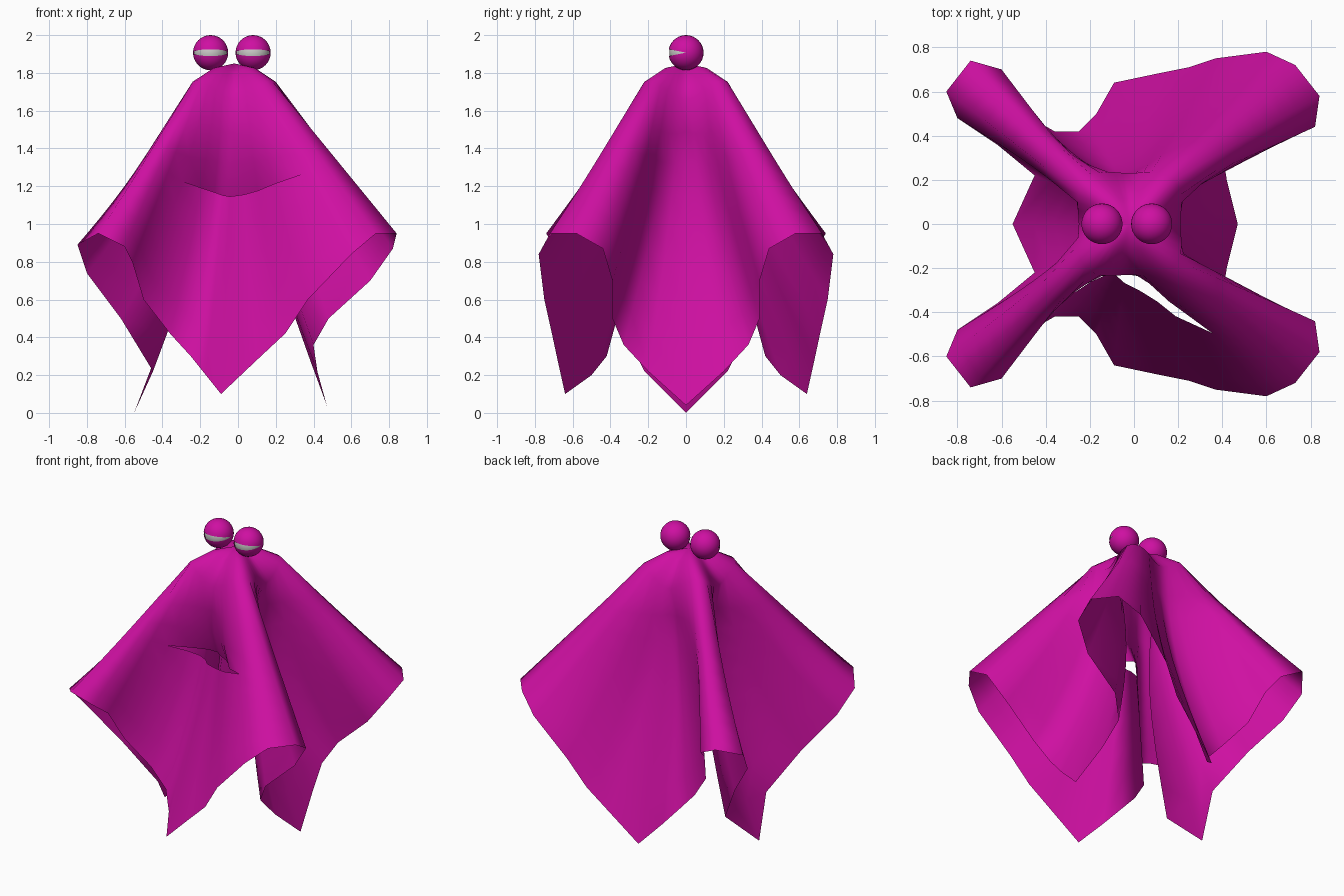
import bpy, bmesh, math
from math import sin, cos, pi, radians
from mathutils import Vector, Matrix

cube = bpy.data.objects.get("Cube")
if cube:
    bpy.data.objects.remove(cube, do_unlink=True)


def make_material(name, colour):
    mat = bpy.data.materials.new(name)
    mat.use_nodes = True
    mat.diffuse_color = colour
    mat.node_tree.nodes["Principled BSDF"].inputs["Base Color"].default_value = colour
    return mat


magenta = make_material("magenta cloth", (0.62, 0.005, 0.36, 1))
pale = make_material("pale eye", (0.6, 0.6, 0.58, 1))


def make_object(name, bm, mat):
    mesh = bpy.data.meshes.new(name)
    bm.to_mesh(mesh)
    bm.free()
    obj = bpy.data.objects.new(name, mesh)
    bpy.context.collection.objects.link(obj)
    mesh.materials.append(mat)
    mesh.shade_smooth()
    return obj


def mirror_y(points):
    return [(x, -y, z) for x, y, z in points]


# Hem of the cloth: front corner, around a fold, to the side corner
hem_left = [(-.09, -.64, .1), (.1, -.68, .28), (.25, -.71, .42), (.37, -.75, .6),
            (.6, -.78, .84), (.73, -.72, .95), (.84, -.58, .95), (.82, -.44, .87),
            (.7, -.39, .7), (.48, -.39, .5), (.4, -.33, .36), (.42, -.2, .22),
            (.47, 0, .04)]
hem_right = [(-.09, -.64, .1), (-.17, -.5, .2), (-.25, -.42, .3), (-.36, -.42, .42),
             (-.5, -.5, .6), (-.56, -.6, .8), (-.6, -.7, .88), (-.74, -.74, .95),
             (-.85, -.6, .89), (-.8, -.48, .74), (-.62, -.36, .5), (-.45, -.22, .22),
             (-.55, 0, 0)]
quarters = [hem_left, mirror_y(hem_left[::-1]), mirror_y(hem_right), hem_right[::-1]]
hem = [Vector(p) for quarter in quarters for p in quarter[:-1]]
count = len(hem)

steps = [0, .1, .2, .31, .42, .55, .7, .85, 1]
lip_ring = 3
mouth_half = 4
centre = Vector((-.02, 0, 0))


def front_offset(col):
    return min(col, count - col)


def cloth_point(col, s, upper=False):
    """Point on one strand from the shoulder (s=0) to the hem (s=1)."""
    angle = 2 * pi * col / count - pi / 2
    ridge = sin(2 * angle) ** 2
    out = Vector((cos(angle), sin(angle), 0))
    top = centre + out * (.23 + .05 * ridge) + Vector((0, 0, 1.66 + .1 * ridge))
    end = hem[col]
    t = s ** (1 - .5 * end.z / .95)
    pull = (.1 + .05 * cos(angle) ** 2) * (1 - ridge) * sin(pi * s ** .7)
    point = top.lerp(end, t) - out * pull
    # Upper lip of the mouth curls inward
    k = front_offset(col)
    if upper and k < mouth_half:
        point.y += .14 * cos(k / mouth_half * pi / 2) * (s / steps[lip_ring]) ** 3
    return point


# Draped cloth with a mouth slit across the front valley
bm = bmesh.new()
apex = bm.verts.new((-.02, 0, 1.85))
dome = []
for col in range(count):
    rim = cloth_point(col, 0)
    dome.append(bm.verts.new((centre.x + (rim.x - centre.x) * .5, rim.y * .5,
                              1.85 - (1.85 - rim.z) * .25)))
rings = [dome]
lower_lip = []
for i, s in enumerate(steps):
    ring = [bm.verts.new(cloth_point(c, s, i <= lip_ring)) for c in range(count)]
    rings.append(ring)
    if i == lip_ring:
        lower_lip = [bm.verts.new(cloth_point(c, s)) if front_offset(c) < mouth_half
                     else ring[c] for c in range(count)]
for c in range(count):
    n = (c + 1) % count
    bm.faces.new((apex, dome[c], dome[n]))
    for i in range(len(rings) - 1):
        a = lower_lip if i == lip_ring + 1 else rings[i]
        b = rings[i + 1]
        bm.faces.new((a[c], b[c], b[n], a[n]))
make_object("draped_cloth", bm, magenta)


def sphere(radius, centre_x):
    ball = bmesh.new()
    bmesh.ops.create_uvsphere(ball, u_segments=32, v_segments=16, radius=radius,
                              matrix=Matrix.Rotation(radians(90), 4, 'Y'))
    return ball


# Eyes: pale balls inside lids that are open by a narrow wedge at the front
for side, x in (("right", -.145), ("left", .08)):
    place = Vector((x, 0, 1.907))
    make_object(side + "_eyeball", sphere(.088, x), pale).location = place
    lid = sphere(.093, x)
    opening = []
    for f in lid.faces:
        mid = f.calc_center_median()
        if mid.y < 0 and abs(math.atan2(mid.z, -mid.y)) < radians(11):
            opening.append(f)
    bmesh.ops.delete(lid, geom=opening, context='FACES')
    make_object(side + "_eyelids", lid, magenta).location = place
